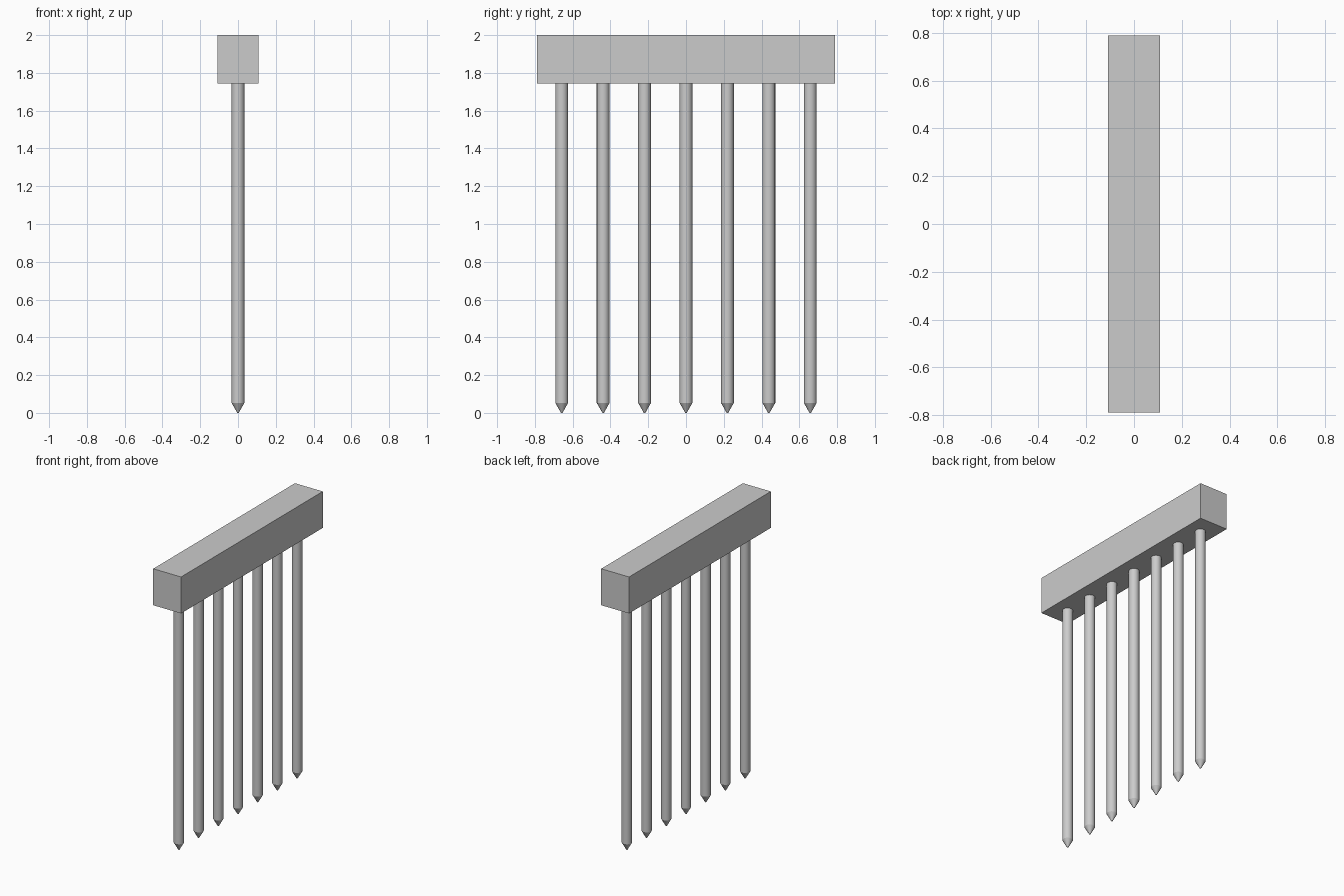
import bpy
import bmesh
import math

if "Cube" in bpy.data.objects:
    bpy.data.objects.remove(bpy.data.objects["Cube"])

BLOCK_BOTTOM = 1.743
PIN_RADIUS = 0.034
TIP_HEIGHT = 0.053
SPACING = 0.2193
SIDES = 16


def make_object(name, bm):
    mesh = bpy.data.meshes.new(name)
    bmesh.ops.recalc_face_normals(bm, faces=bm.faces)
    bm.to_mesh(mesh)
    bm.free()
    obj = bpy.data.objects.new(name, mesh)
    bpy.context.collection.objects.link(obj)
    return obj


def make_pin(name, y):
    # Rings from the narrow tip up into the block
    bm = bmesh.new()
    rings = []
    for r, z in [(0.004, 0), (PIN_RADIUS, TIP_HEIGHT), (PIN_RADIUS, BLOCK_BOTTOM + 0.005)]:
        rings.append([bm.verts.new((r * math.cos(a), r * math.sin(a), z))
                      for a in (2 * math.pi * i / SIDES for i in range(SIDES))])
    for low, high in zip(rings, rings[1:]):
        for i in range(SIDES):
            j = (i + 1) % SIDES
            bm.faces.new((low[i], low[j], high[j], high[i]))
    bm.faces.new(rings[0])
    bm.faces.new(rings[-1])
    pin = make_object(name, bm)
    pin.location.y = y
    bpy.ops.object.select_all(action='DESELECT')
    pin.select_set(True)
    bpy.context.view_layer.objects.active = pin
    bpy.ops.object.shade_smooth_by_angle(angle=math.radians(28))


# Top block
bm = bmesh.new()
bmesh.ops.create_cube(bm, size=1)
bmesh.ops.scale(bm, vec=(0.217, 1.578, 2 - BLOCK_BOTTOM), verts=bm.verts)
block = make_object("top_block", bm)
block.location.z = (2 + BLOCK_BOTTOM) / 2

# Row of seven pointed pins
for n in range(7):
    make_pin(f"pin_{n + 1}", (n - 3) * SPACING)
